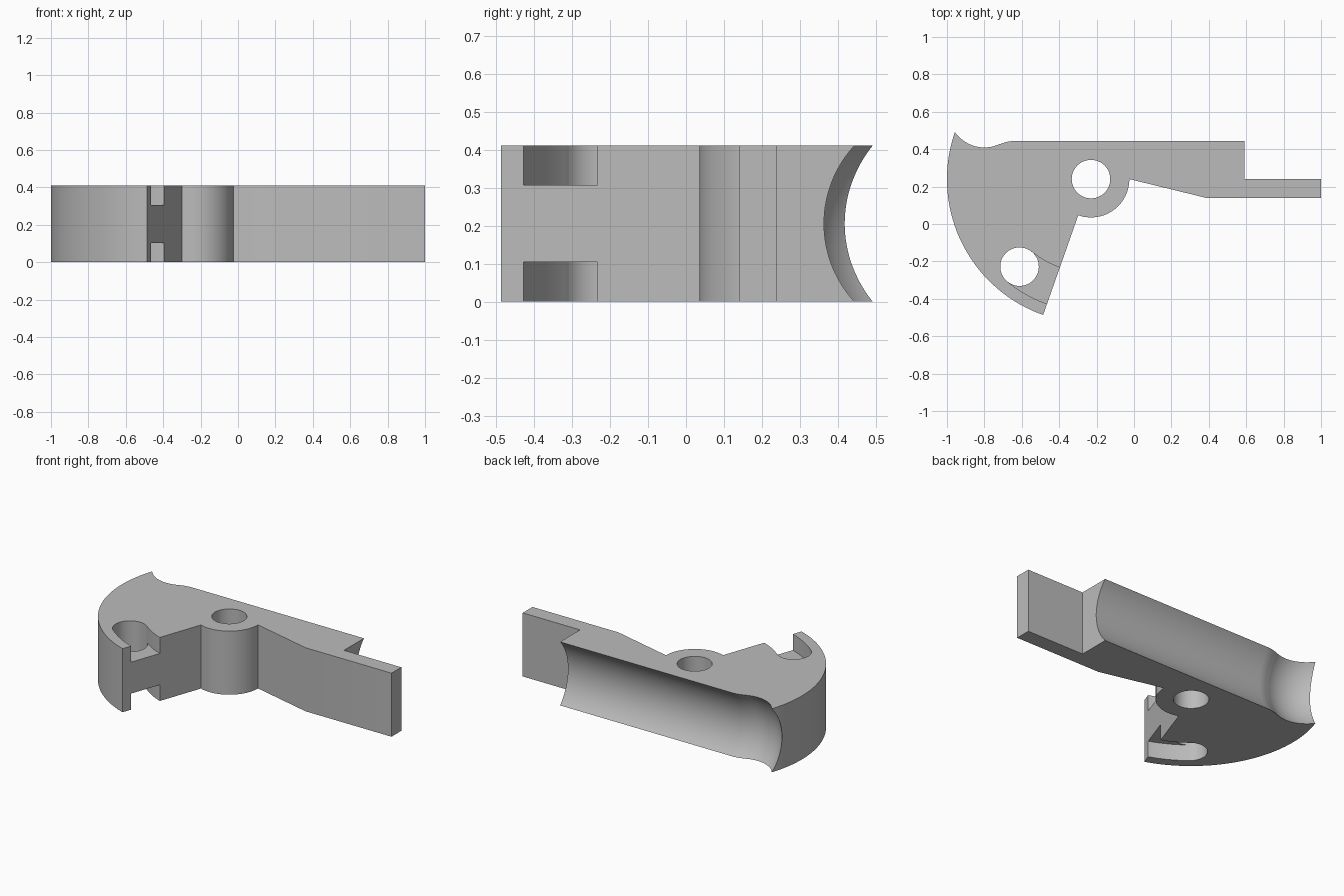
import bpy, bmesh, math

if "Cube" in bpy.data.objects:
    bpy.data.objects.remove(bpy.data.objects["Cube"])

HEIGHT = 0.411
PIVOT = (-0.23, 0.24)
PIN = (-0.612, -0.228)
SECTOR_R, BOSS_R, HOLE_R = 0.77, 0.205, 0.103
FACE_ANGLE = 250.6            # direction of the flat radial face
SLOT_R = math.dist(PIVOT, PIN)
PIN_ANGLE = math.degrees(math.atan2(PIN[1] - PIVOT[1], PIN[0] - PIVOT[0])) % 360

grey = bpy.data.materials.new("plain grey")
grey.use_nodes = True
grey.diffuse_color = (0.5, 0.5, 0.5, 1)
grey.node_tree.nodes["Principled BSDF"].inputs["Base Color"].default_value = (0.5, 0.5, 0.5, 1)


def arc(centre, radius, start, end, steps):
    """Points on an arc, angles in degrees."""
    angles = [math.radians(start + (end - start) * i / steps) for i in range(steps + 1)]
    return [(centre[0] + radius * math.cos(a), centre[1] + radius * math.sin(a)) for a in angles]


def finish(name, bm):
    bmesh.ops.recalc_face_normals(bm, faces=bm.faces)
    mesh = bpy.data.meshes.new(name)
    bm.to_mesh(mesh)
    bm.free()
    mesh.materials.append(grey)
    obj = bpy.data.objects.new(name, mesh)
    bpy.context.collection.objects.link(obj)
    return obj


def prism(name, outline, low, high):
    bm = bmesh.new()
    face = bm.faces.new([bm.verts.new((x, y, low)) for x, y in outline])
    top = bmesh.ops.extrude_face_region(bm, geom=[face])["geom"]
    verts = [v for v in top if isinstance(v, bmesh.types.BMVert)]
    bmesh.ops.translate(bm, verts=verts, vec=(0, 0, high - low))
    return finish(name, bm)


def lathe_x(name, profile, y, z, steps):
    """Solid turned about an axis parallel to x."""
    bm = bmesh.new()
    rings = []
    for x, r in profile:
        rings.append([bm.verts.new((x, py, pz)) for py, pz in arc((y, z), r, 0, 360, steps)[:-1]])
    for a, b in zip(rings, rings[1:]):
        for i in range(steps):
            j = (i + 1) % steps
            bm.faces.new((a[i], a[j], b[j], b[i]))
    bm.faces.new(rings[0])
    bm.faces.new(rings[-1])
    return finish(name, bm)


# Lever body: sector, pivot boss and stepped arm in one outline
outline = arc(PIVOT, SECTOR_R, 158.7, FACE_ANGLE, 48)
outline += arc(PIVOT, BOSS_R, FACE_ANGLE, 360, 28)
outline += [(0.385, 0.14), (1, 0.14), (1, 0.24), (0.59, 0.24), (0.59, 0.52)]
body = prism("lever_body", outline, 0, HEIGHT)

# Through holes
cutters = [prism("hole_cutter", arc(c, HOLE_R, 0, 360, 48)[:-1], -0.1, HEIGHT + 0.1)
           for c in (PIVOT, PIN)]

# Curved slots from the pin hole to the radial face, above and below the web
slot = arc(PIVOT, SLOT_R - HOLE_R, PIN_ANGLE, FACE_ANGLE + 8, 16)
slot += arc(PIVOT, SLOT_R + HOLE_R, FACE_ANGLE + 8, PIN_ANGLE, 16)
for low, high in ((-0.1, 0.104), (HEIGHT - 0.104, HEIGHT + 0.1)):
    cutters.append(prism("slot_cutter", slot, low, high))

# Turned groove along the back, with a bulge that closes in at the tip
bulge = arc((-0.8, 0.089), 0.24, 160, 70.5, 32) + arc((-0.64, 0.543), 0.24, 250.5, 270, 8)[1:]
cutters.append(lathe_x("groove_cutter", bulge + [(0.7, 0.303)], 0.666, HEIGHT / 2, 128))

for cutter in cutters:
    cutter.hide_render = True
    mod = body.modifiers.new("cut", "BOOLEAN")
    mod.operation = "DIFFERENCE"
    mod.solver = "EXACT"
    mod.object = cutter

# Bake the cuts and remove the cutters
depsgraph = bpy.context.evaluated_depsgraph_get()
result = bpy.data.meshes.new_from_object(body.evaluated_get(depsgraph))
body.modifiers.clear()
body.data = result
for cutter in cutters:
    bpy.data.objects.remove(cutter)
result.materials.clear()
result.materials.append(grey)

bpy.ops.object.select_all(action="DESELECT")
body.select_set(True)
bpy.context.view_layer.objects.active = body
bpy.ops.object.shade_smooth_by_angle(angle=math.radians(25))
